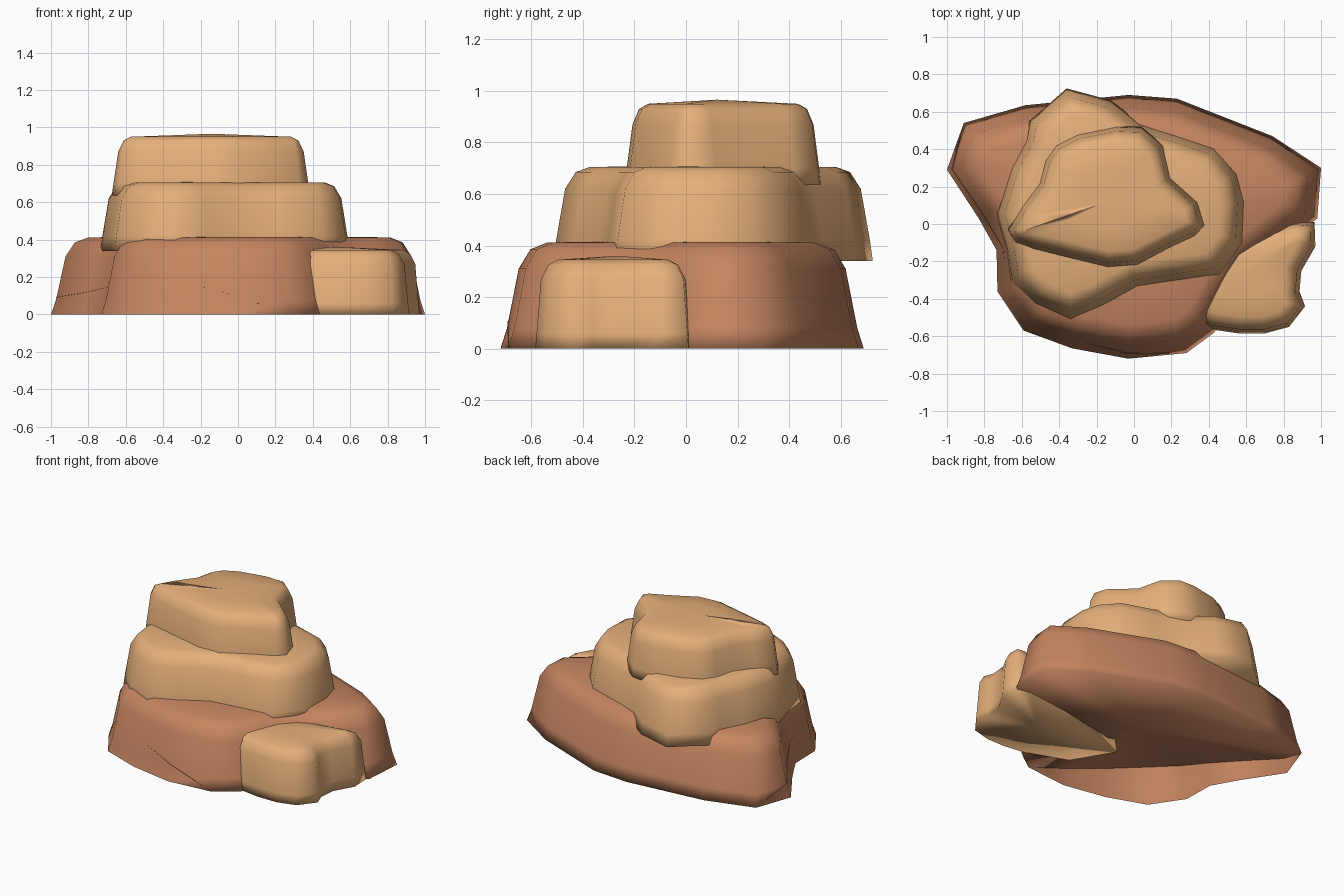
import bpy
import bmesh
from mathutils import Vector

cube = bpy.data.objects.get("Cube")
if cube:
    bpy.data.objects.remove(cube)


def material(name, rgb):
    mat = bpy.data.materials.new(name)
    mat.use_nodes = True
    color = (*rgb, 1)
    mat.diffuse_color = color
    shader = next(n for n in mat.node_tree.nodes if n.type == "BSDF_PRINCIPLED")
    shader.inputs["Base Color"].default_value = color
    shader.inputs["Roughness"].default_value = 0.9
    return mat


def inset_outline(points, amount):
    """Move every corner of a counter-clockwise outline inward."""
    result = []
    for i, point in enumerate(points):
        before = (point - points[i - 1]).normalized()
        after = (points[(i + 1) % len(points)] - point).normalized()
        n1 = Vector((-before.y, before.x))
        n2 = Vector((-after.y, after.x))
        miter = (n1 + n2).normalized()
        result.append(point + miter * amount / max(miter.dot(n1), 0.7))
    return result


def rock_layer(name, outline, profile, centre, mat, hollow=0.0):
    """Stacked rings of (height, inset), closed by a low crown and an underside.

    hollow lifts the underside, rising towards the front left.
    """
    points = [Vector(p) for p in outline]
    centre = Vector(centre)
    count = len(points)
    bm = bmesh.new()
    rings = []
    for z, amount in profile:
        ring = inset_outline(points, amount)
        rings.append([bm.verts.new((p.x, p.y, z)) for p in ring])

    # Inner ring keeps the crown flat
    inner = [v.co.lerp(centre, 0.45) for v in rings[-1]]
    rings.append([bm.verts.new(co) for co in inner])
    for low, high in zip(rings, rings[1:]):
        for i in range(count):
            j = (i + 1) % count
            bm.faces.new((low[i], low[j], high[j], high[i]))
    crown = bm.verts.new(centre)
    for i in range(count):
        bm.faces.new((rings[-1][i], rings[-1][(i + 1) % count], crown))

    # Underside shares the rim except where it is lifted
    floor = profile[0][0]
    under = []
    for i, point in enumerate(points):
        lift = hollow * max(0, -(point.x + point.y) / 1.41 - 0.3)
        if lift > 0:
            wall = inset_outline(points, lift * 0.25)[i]
            under.append(bm.verts.new((wall.x, wall.y, floor + lift)))
        else:
            under.append(rings[0][i])
    middle = bm.verts.new((centre.x, centre.y, floor + hollow * 0.18))
    for i in range(count):
        bm.faces.new((under[(i + 1) % count], under[i], middle))

    for face in bm.faces:
        face.smooth = True
    mesh = bpy.data.meshes.new(name)
    bm.to_mesh(mesh)
    bm.free()
    mesh.materials.append(mat)
    obj = bpy.data.objects.new(name, mesh)
    bpy.context.collection.objects.link(obj)


red = material("red_sandstone", (0.56, 0.235, 0.118))
tan = material("tan_sandstone", (0.78, 0.43, 0.195))

# Broad bottom layer
rock_layer(
    "base_rock",
    [(-1, .29), (-.83, .03), (-.735, -.14), (-.73, -.36), (-.59, -.57),
     (-.33, -.665), (-.03, -.72), (.28, -.69), (.43, -.58), (.54, -.38),
     (.63, -.23), (.78, -.13), (.98, .03), (1, .3), (.74, .47),
     (.23, .67), (-.03, .69), (-.58, .635), (-.91, .54)],
    [(0, 0), (.08, .025), (.31, .07), (.385, .115), (.412, .18)],
    (0, 0, .42), red, hollow=0.45)

# Middle layer, overhanging at the back
rock_layer(
    "middle_rock",
    [(-.735, .06), (-.68, -.15), (-.66, -.3), (-.53, -.43), (-.34, -.515),
     (-.16, -.44), (.02, -.34), (.22, -.31), (.46, -.275), (.585, -.1),
     (.595, .12), (.555, .27), (.43, .41), (.22, .48), (.03, .54),
     (-.12, .66), (-.36, .725), (-.56, .55), (-.58, .45), (-.66, .3)],
    [(.34, 0), (.42, .01), (.62, .042), (.685, .08), (.705, .13)],
    (-.1, .1, .71), tan)

# Top layer
rock_layer(
    "top_rock",
    [(-.675, -.03), (-.635, -.1), (-.54, -.14), (-.34, -.19), (-.14, -.238),
     (.02, -.225), (.2, -.13), (.33, -.07), (.385, -.01), (.345, .12),
     (.2, .25), (.16, .42), (.04, .52), (-.1, .525), (-.3, .485),
     (-.42, .425), (-.48, .34), (-.51, .22), (-.6, .1)],
    [(.635, 0), (.7, .008), (.87, .03), (.93, .055), (.95, .09)],
    (-.14, .12, .966), tan)

# Small boulder embedded in the front corner
rock_layer(
    "corner_boulder",
    [(-.02, -.19), (.14, -.46), (.42, -.565), (.56, -.585), (.7, -.585),
     (.83, -.55), (.915, -.44), (.885, -.36), (.895, -.25), (.97, -.12),
     (.965, .01), (.86, .02), (.5, -.05)],
    [(0, 0), (.06, .005), (.27, .022), (.325, .05), (.345, .09)],
    (.55, -.27, .36), tan)
